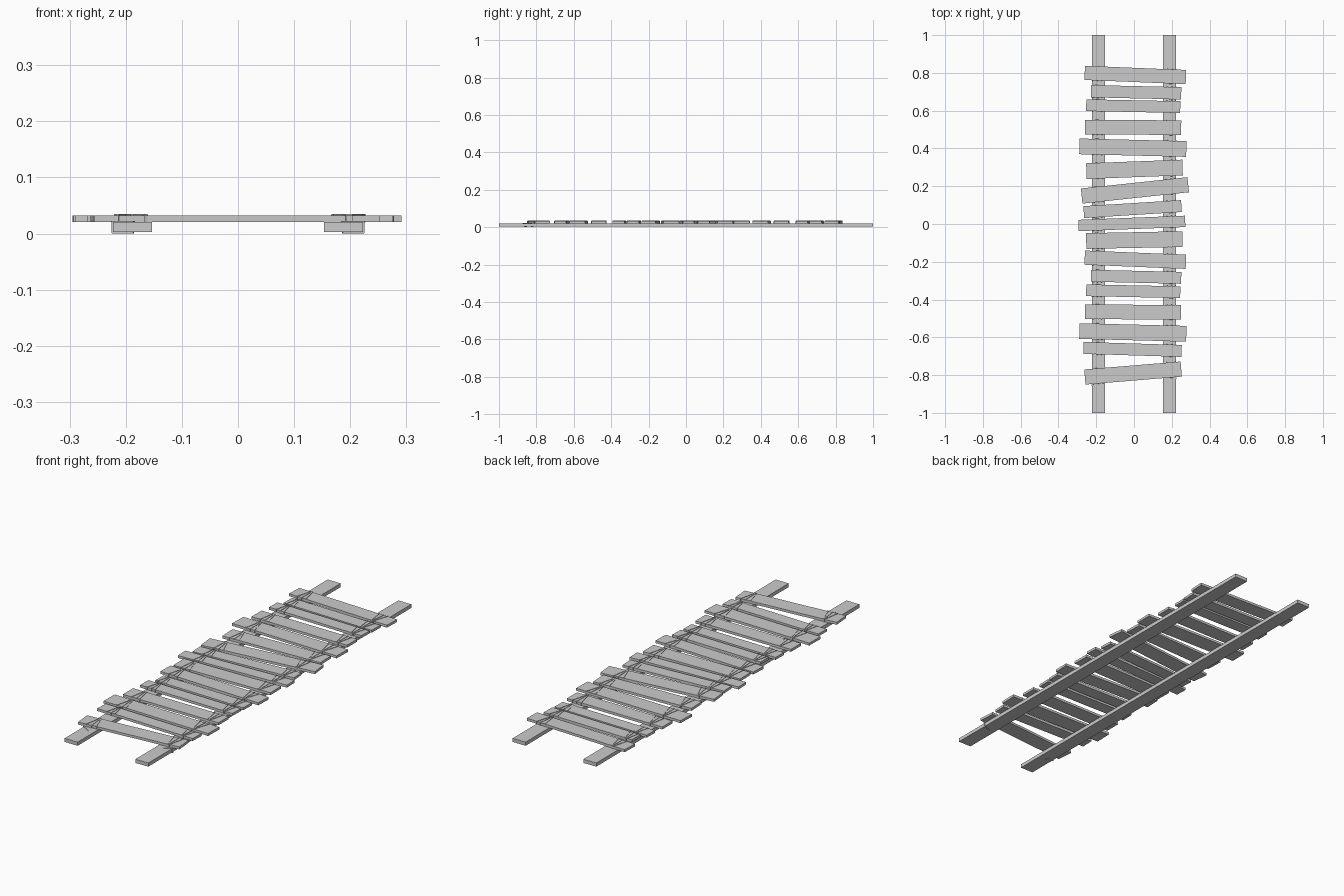
import bpy, bmesh, math, random
from mathutils import Matrix, Vector

if "Cube" in bpy.data.objects:
    bpy.data.objects.remove(bpy.data.objects["Cube"])

random.seed(4)
RAIL_X, RAIL_W = 0.188, 0.069
RAIL_BOTTOM, RAIL_TOP, PLANK_TOP = 0.003, 0.0205, 0.0325


def make_object(name, bm):
    bmesh.ops.recalc_face_normals(bm, faces=bm.faces)
    mesh = bpy.data.meshes.new(name)
    bm.to_mesh(mesh)
    bm.free()
    ob = bpy.data.objects.new(name, mesh)
    bpy.context.collection.objects.link(ob)
    return ob


def box(bm, centre, size, angle=0.0):
    m = (Matrix.Translation(centre) @ Matrix.Rotation(angle, 4, 'Z')
         @ Matrix.Diagonal((*size, 1)))
    bmesh.ops.create_cube(bm, size=1, matrix=m)


def staple(bm, centre, half_len, angle, width=0.007, t=0.002, foot=RAIL_TOP - 0.001):
    """Flat cord bent over a plank, with legs down to the rail."""
    h, top = half_len, PLANK_TOP + t
    outline = [(-h - t, foot), (-h - t, PLANK_TOP), (-h, top), (h, top),
               (h + t, PLANK_TOP), (h + t, foot), (h, foot), (h, PLANK_TOP - 0.0005),
               (-h, PLANK_TOP - 0.0005), (-h, foot)]
    m = Matrix.Translation((centre[0], centre[1], 0)) @ Matrix.Rotation(angle, 4, 'Z')
    sides = [[bm.verts.new(m @ Vector((x, y, z))) for y, z in outline]
             for x in (-width / 2, width / 2)]
    n = len(outline)
    for i in range(n):
        j = (i + 1) % n
        bm.faces.new((sides[0][i], sides[0][j], sides[1][j], sides[1][i]))
    # end caps split into top bar and two legs
    for s in sides:
        for ids in ((0, 1, 8, 9), (1, 2, 3, 4, 7, 8), (4, 5, 6, 7)):
            bm.faces.new([s[i] for i in ids])


# two long rails
for side, sx in (("left", -1), ("right", 1)):
    bm = bmesh.new()
    box(bm, (sx * RAIL_X, 0, (RAIL_BOTTOM + RAIL_TOP) / 2),
        (RAIL_W, 2, RAIL_TOP - RAIL_BOTTOM))
    make_object(side + "_rail", bm)

# planks: left x, left y, right x, right y, width
planks = [
    (-.261, .800, .275, .778, .075), (-.227, .703, .250, .692, .065),
    (-.253, .629, .245, .619, .062), (-.260, .513, .250, .510, .077),
    (-.289, .411, .277, .397, .083), (-.252, .280, .257, .299, .083),
    (-.277, .148, .287, .208, .080), (-.266, .063, .251, .095, .063),
    (-.294, -.008, .271, .014, .060), (-.253, -.090, .257, -.080, .083),
    (-.261, -.178, .275, -.200, .075), (-.227, -.274, .250, -.285, .063),
    (-.253, -.351, .245, -.361, .062), (-.260, -.465, .250, -.467, .077),
    (-.289, -.567, .277, -.581, .083), (-.267, -.656, .252, -.672, .063),
    (-.260, -.810, .250, -.768, .080),
]
for k, (x0, y0, x1, y1, w) in enumerate(planks, 1):
    a, b = Vector((x0, y0)), Vector((x1, y1))
    d, mid = b - a, (a + b) / 2
    slope = d.y / d.x
    ang = math.atan(slope)
    bm = bmesh.new()
    box(bm, (*mid, (RAIL_TOP + PLANK_TOP) / 2),
        (d.length, w, PLANK_TOP - RAIL_TOP), ang)
    make_object(f"plank_{k:02d}", bm)

    # cord lashings where the plank crosses each rail
    bm = bmesh.new()
    for cx, lean in ((-RAIL_X - 0.005, -1), (RAIL_X + 0.01, 1)):
        for dx, tilt in ((-0.015, 0.20), (0.0, -0.05), (0.013, -0.26)):
            tilt = lean * tilt + random.uniform(-0.05, 0.05)
            x = cx + dx
            staple(bm, (x, mid.y + slope * (x - mid.x)),
                   (w / 2 + 0.0005) / math.cos(tilt), ang + tilt, width=0.005)
    make_object(f"lashing_{k:02d}", bm)

# loose cord ends wrapped round the rail near the front plank
bm = bmesh.new()
for x, y in ((-0.205, -0.862), (0.205, -0.825)):
    sx = math.copysign(1, x)
    box(bm, (x, y, RAIL_TOP + 0.001), (0.045, 0.006, 0.002), 0.5 * sx)
    box(bm, (sx * 0.2235, y + 0.008, 0.0115), (0.003, 0.007, 0.021))
    box(bm, (x, y + 0.004, 0.0015), (0.04, 0.006, 0.003), 0.3 * sx)
make_object("loose_cord_ends", bm)
